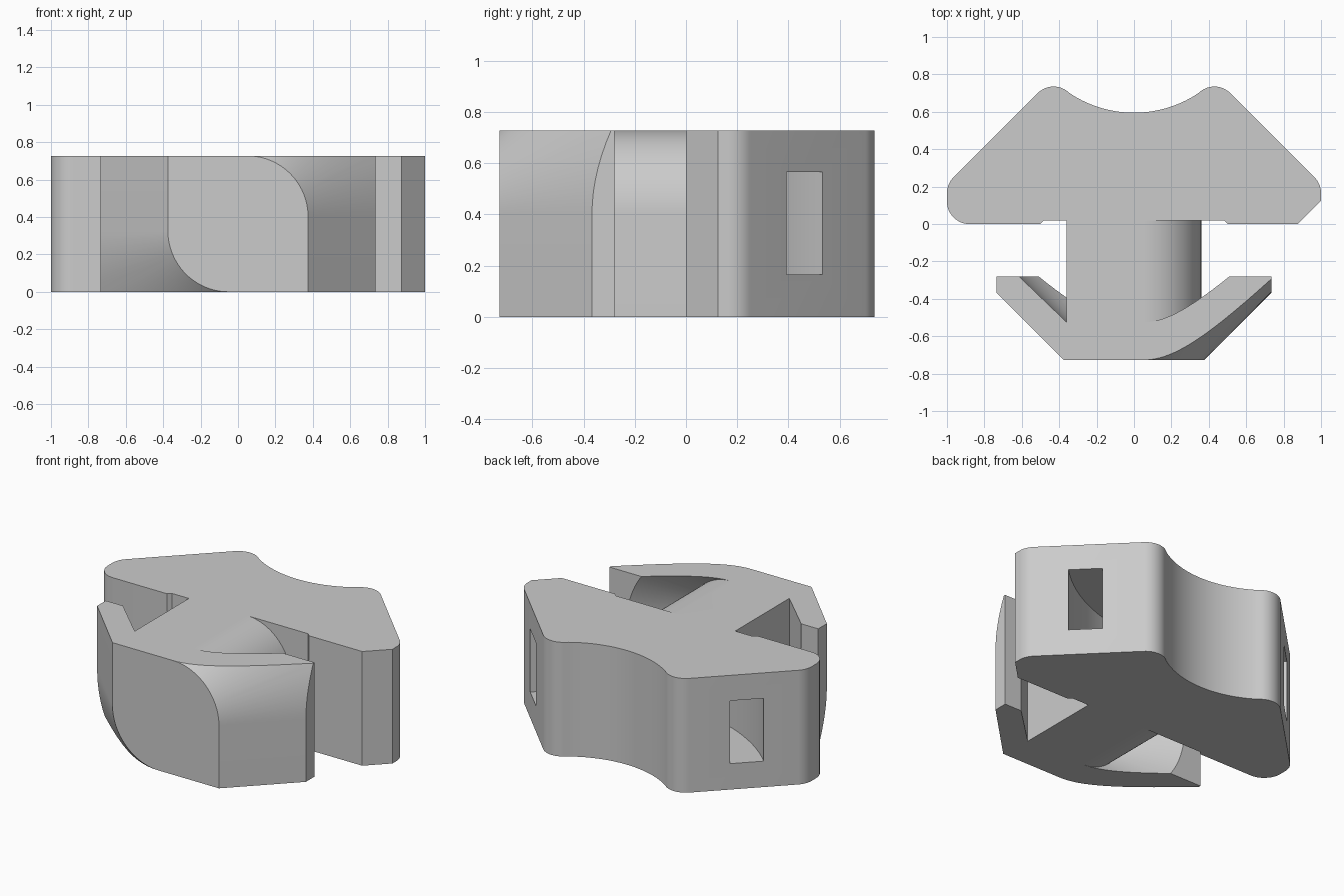
import bpy, bmesh
from math import radians, cos, sin, atan2, degrees

cube = bpy.data.objects.get("Cube")
if cube:
    bpy.data.objects.remove(cube, do_unlink=True)

HEIGHT = 0.727
grey = bpy.data.materials.new("plain grey")
grey.use_nodes = True
GREY = (0.6, 0.6, 0.6, 1)
grey.diffuse_color = GREY
grey.node_tree.nodes["Principled BSDF"].inputs["Base Color"].default_value = GREY


def arc(cx, cy, rx, start, end, steps, ry=None):
    """Points along an arc, angles in degrees."""
    ry = rx if ry is None else ry
    angles = [radians(start + (end - start) * i / steps) for i in range(steps + 1)]
    return [(cx + rx * cos(a), cy + ry * sin(a)) for a in angles]


def loft(name, loops, closed=False):
    """Skin matching loops of 3D points; cap the ends unless closed on itself."""
    bm = bmesh.new()
    rings = [[bm.verts.new(p) for p in loop] for loop in loops]
    pairs = list(zip(rings, rings[1:]))
    if closed:
        pairs.append((rings[-1], rings[0]))
    else:
        bm.faces.new(rings[0])
        bm.faces.new(rings[-1])
    for a, b in pairs:
        for i in range(len(a)):
            j = (i + 1) % len(a)
            bm.faces.new((a[i], a[j], b[j], b[i]))
    bmesh.ops.recalc_face_normals(bm, faces=bm.faces)
    mesh = bpy.data.meshes.new(name)
    bm.to_mesh(mesh)
    bm.free()
    mesh.materials.append(grey)
    obj = bpy.data.objects.new(name, mesh)
    bpy.context.collection.objects.link(obj)
    return obj


def prism(name, outline, z0, z1):
    return loft(name, [[(x, y, z) for x, y in outline] for z in (z0, z1)])


def cut(obj, tool, operation):
    """Apply a boolean and discard the cutter."""
    bpy.context.view_layer.objects.active = obj
    mod = obj.modifiers.new("cut", "BOOLEAN")
    mod.object, mod.operation, mod.solver = tool, operation, "EXACT"
    bpy.ops.object.modifier_apply(modifier=mod.name)
    bpy.data.objects.remove(tool, do_unlink=True)


def finish(obj):
    bpy.ops.object.select_all(action="DESELECT")
    obj.select_set(True)
    bpy.context.view_layer.objects.active = obj
    bpy.ops.object.shade_smooth_by_angle(angle=radians(30))


# Rear plate: rounded shoulders around a concave saddle, chamfered right corner
SADDLE_Y, SADDLE_R, FILLET = 1.215, 0.62, 0.12
PEAK_X, PEAK_Y = 0.43, 0.615
lean = degrees(atan2(PEAK_X, SADDLE_Y - PEAK_Y))
outline = [(0.48, 0.02), (0.50, 0), (0.875, 0), (1, 0.125)]
outline += arc(0.88, 0.165, FILLET, 0, 45, 8)
outline += arc(PEAK_X, PEAK_Y, FILLET, 45, 90 + lean, 12)
outline += arc(0, SADDLE_Y, SADDLE_R, -90 + lean, -90 - lean, 32)[1:-1]
outline += arc(-PEAK_X, PEAK_Y, FILLET, 90 - lean, 135, 12)
outline += arc(-0.88, 0.165, FILLET, 135, 180, 8)
outline += arc(-0.88, 0.12, FILLET, 180, 270, 12)
outline += [(-0.50, 0), (-0.48, 0.02)]
plate = prism("rear_plate", outline, 0, HEIGHT)

# Curved strap tunnel, concentric with the saddle
section = [(0.965, 0.165), (1.163, 0.165), (1.163, 0.565), (0.965, 0.565)]
tunnel = loft("tunnel_cutter", [
    [(r * cos(radians(a)), SADDLE_Y + r * sin(radians(a)), z) for r, z in section]
    for a in range(0, 360, 3)], closed=True)
cut(plate, tunnel, "DIFFERENCE")
finish(plate)

# Hammer head and stem: two opposite corners rolled, two left square
SHIFT, UPPER, LOWER = 0.05, 0.40, HEIGHT - 0.40


def rolled_section(r, y):
    rz = max(r, LOWER)
    loop = arc(SHIFT, UPPER, r, 0, 90, 24, rz)
    loop.append((-SHIFT - r, UPPER + rz))
    loop += arc(-SHIFT, LOWER, r, 180, 270, 24, rz)
    loop.append((SHIFT + r, LOWER - rz))
    return [(x, y, z) for x, z in loop]


profile = [(0.325, -0.727), (0.772, -0.28), (0.565, -0.28), (0.31, -0.525), (0.31, 0.02)]
head = loft("hammer_head_and_stem", [rolled_section(r, y) for r, y in profile])
limits = prism("head_limits", [(-0.735, -1), (0.735, -1), (0.735, 1), (-0.735, 1)], 0, HEIGHT)
cut(head, limits, "INTERSECT")
finish(head)
